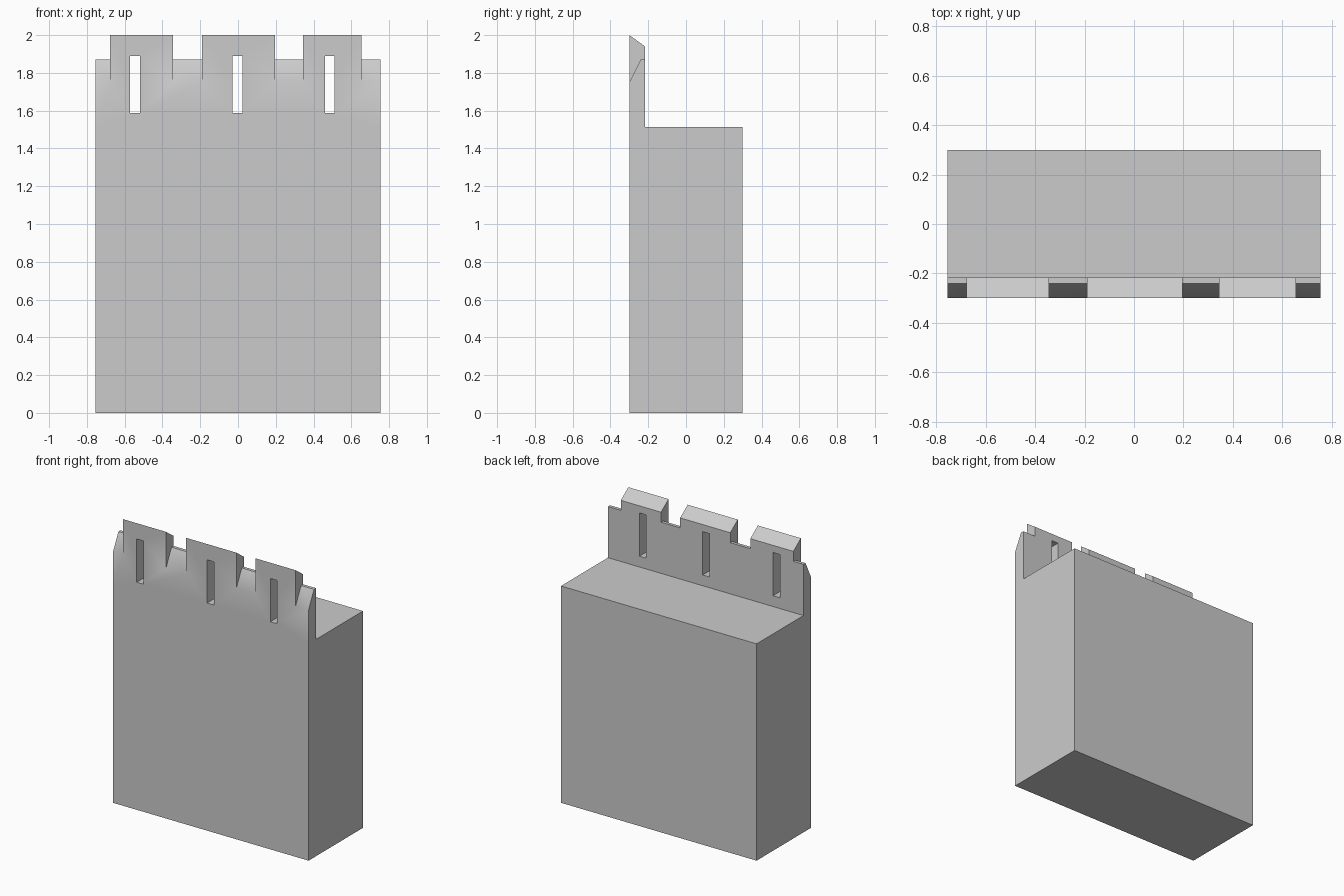
import bpy, bmesh, math

if "Cube" in bpy.data.objects:
    bpy.data.objects.remove(bpy.data.objects["Cube"])


def extrude_profile(name, profile, x0, x1):
    """Sweep a closed (y, z) profile along x."""
    bm = bmesh.new()
    face = bm.faces.new([bm.verts.new((x0, y, z)) for y, z in profile])
    out = bmesh.ops.extrude_face_region(bm, geom=[face])
    verts = [v for v in out["geom"] if isinstance(v, bmesh.types.BMVert)]
    bmesh.ops.translate(bm, verts=verts, vec=(x1 - x0, 0, 0))
    bmesh.ops.recalc_face_normals(bm, faces=bm.faces)
    mesh = bpy.data.meshes.new(name)
    bm.to_mesh(mesh)
    bm.free()
    obj = bpy.data.objects.new(name, mesh)
    bpy.context.collection.objects.link(obj)
    return obj


HALF = 0.755
FRONT, BACK, PARAPET = -0.30, 0.30, -0.217
WALK = 1.513

# Wall with walkway and sloped-top parapet
wall = extrude_profile("castle_wall", [
    (FRONT, 0), (BACK, 0), (BACK, WALK), (PARAPET, WALK),
    (PARAPET, 1.94), (FRONT, 2.0), (FRONT, WALK)], -HALF, HALF)

cutters = []

# Crenel gaps with a bevelled front sill
sill = [(-0.34, 1.67), (-0.24, 1.87), (-0.15, 1.87), (-0.15, 2.1), (-0.34, 2.1)]
for x0, x1 in [(-0.85, -0.677), (-0.345, -0.19), (0.197, 0.345), (0.655, 0.85)]:
    cutters.append(extrude_profile("crenel_cutter", sill, x0, x1))

# Arrow slits through the merlons
slit = [(-0.4, 1.588), (-0.15, 1.588), (-0.15, 1.89), (-0.4, 1.89)]
for x in (-0.546, -0.003, 0.486):
    cutters.append(extrude_profile("slit_cutter", slit, x - 0.026, x + 0.026))

for cutter in cutters:
    mod = wall.modifiers.new("cut", "BOOLEAN")
    mod.operation = "DIFFERENCE"
    mod.solver = "EXACT"
    mod.object = cutter

# Apply the cuts, then remove the cutters
bpy.ops.object.select_all(action="DESELECT")
wall.select_set(True)
bpy.context.view_layer.objects.active = wall
for mod in list(wall.modifiers):
    bpy.ops.object.modifier_apply(modifier=mod.name)
for cutter in cutters:
    bpy.data.objects.remove(cutter, do_unlink=True)

# Soft shading only across the shallow sill bend
bpy.ops.object.shade_smooth_by_angle(angle=math.radians(30))
